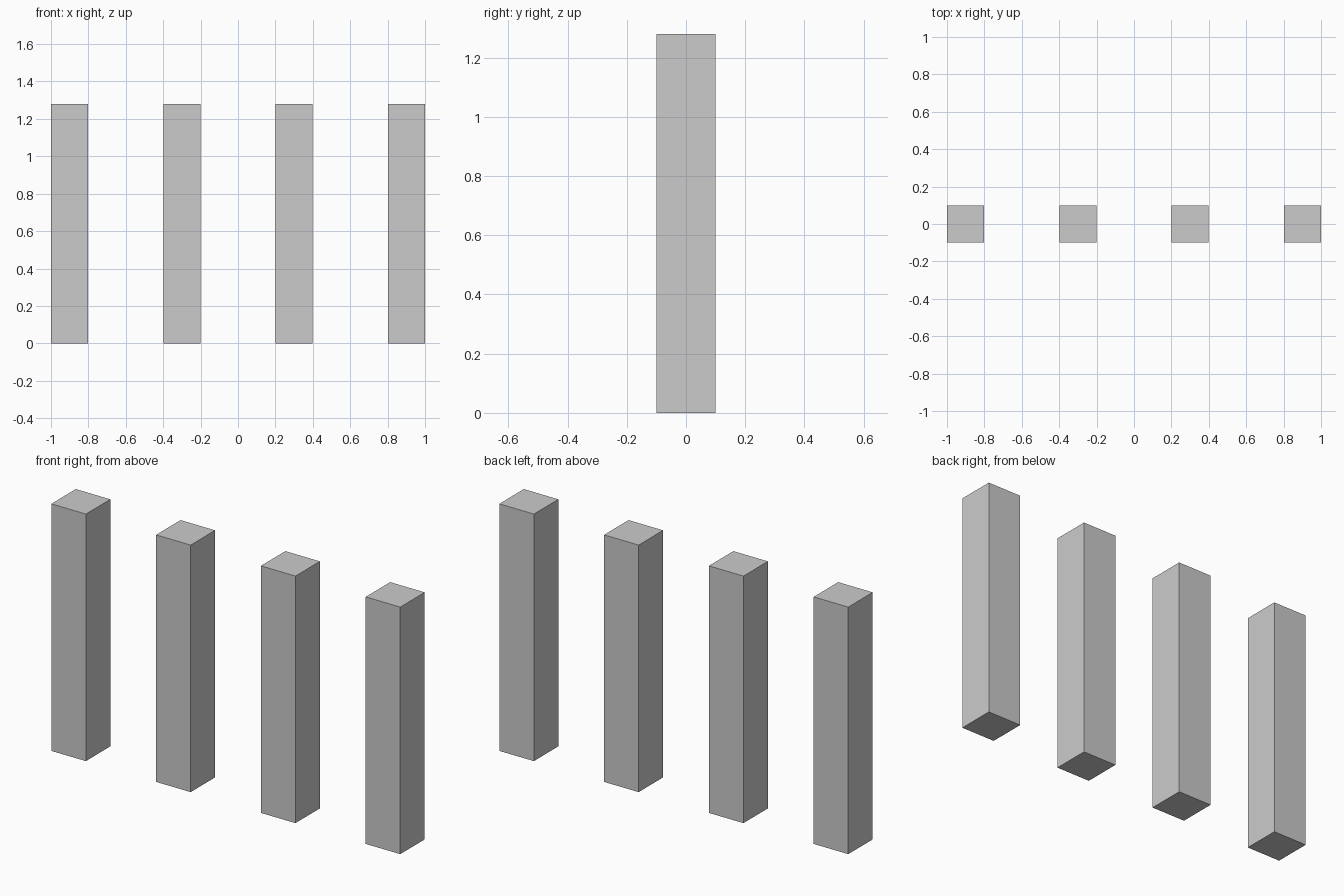
import bpy

if "Cube" in bpy.data.objects:
    bpy.data.objects.remove(bpy.data.objects["Cube"])

WIDTH, DEPTH, HEIGHT = 0.198, 0.20, 1.28
SPACING = (2.0 - WIDTH) / 3


def add_post(name, x):
    bpy.ops.mesh.primitive_cube_add(size=1, location=(x, 0, HEIGHT / 2))
    post = bpy.context.object
    post.name = name
    post.scale = (WIDTH, DEPTH, HEIGHT)
    bpy.ops.object.transform_apply(location=False, rotation=False, scale=True)


# Row of four evenly spaced square posts
for i in range(4):
    add_post(f"post_{i + 1}", (i - 1.5) * SPACING)
